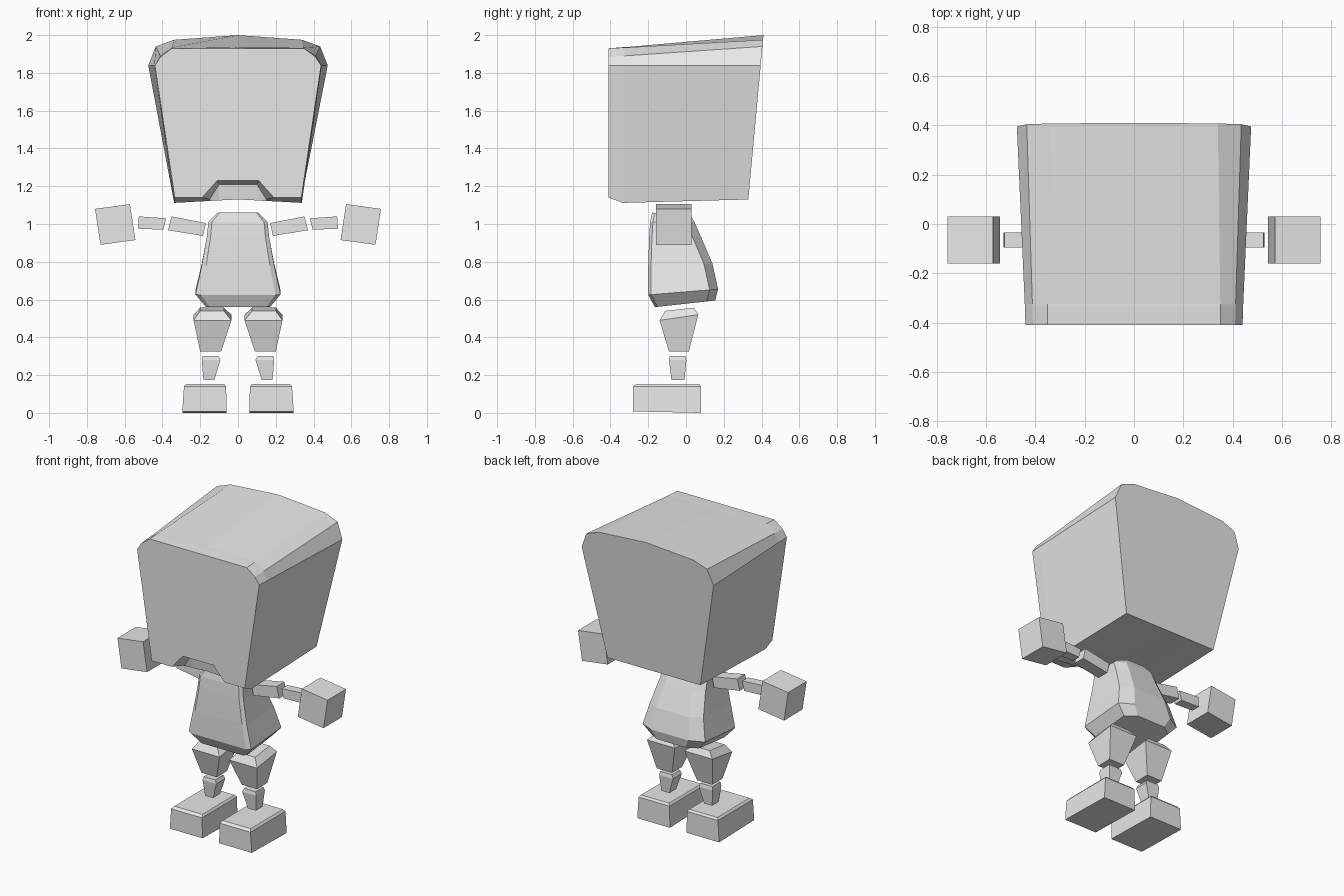
import bpy, bmesh

cube = bpy.data.objects.get("Cube")
if cube:
    bpy.data.objects.remove(cube)

# One plain material for the whole figure
grey = bpy.data.materials.new("light grey")
grey.use_nodes = True
COLOUR = (0.8, 0.8, 0.8, 1)
grey.diffuse_color = COLOUR
grey.node_tree.nodes["Principled BSDF"].inputs["Base Color"].default_value = COLOUR


def loft(name, rings, side=1):
    """Skin equal-length rings of points and cap both ends; side=-1 mirrors in x."""
    bm = bmesh.new()
    loops = [[bm.verts.new((x * side, y, z)) for x, y, z in ring] for ring in rings]
    n = len(loops[0])
    for a, b in zip(loops, loops[1:]):
        for i in range(n):
            j = (i + 1) % n
            bm.faces.new((a[i], a[j], b[j], b[i]))
    bm.faces.new(loops[0])
    bm.faces.new(loops[-1])
    bmesh.ops.recalc_face_normals(bm, faces=bm.faces)
    mesh = bpy.data.meshes.new(name)
    bm.to_mesh(mesh)
    bm.free()
    mesh.materials.append(grey)
    obj = bpy.data.objects.new(name, mesh)
    bpy.context.collection.objects.link(obj)
    return obj


def symmetric(half):
    """Close a half ring that starts and ends on x = 0."""
    return half + [(-x, y, z) for x, y, z in half[-2:0:-1]]


# Head: sections from front to back, with a mouth notch in the lower front edge
front = [(0, 1.93), (.35, 1.93), (.41, 1.885), (.44, 1.84),
         (.335, 1.14), (.19, 1.14), (.11, 1.23), (0, 1.23)]
lip = [(0, 1.936), (.35, 1.934), (.412, 1.89), (.443, 1.84), (.338, 1.112)]
notch_end = [(.15, 1.13), (.10, 1.21), (0, 1.21)]
underside = [(.15, 1.122), (.10, 1.125), (0, 1.13)]
back = [(0, 2.0), (.34, 1.975), (.435, 1.94), (.475, 1.84),
        (.335, 1.13), (.15, 1.13), (.10, 1.13), (0, 1.13)]
head = [symmetric([(x, y, z) for x, z in pts])
        for y, pts in ((-.41, front), (-.335, lip + notch_end), (-.325, lip + underside))]
head.append(symmetric([(x, .33 + (z - 1.13) * .092, z) for x, z in back]))
loft("head", head)


# Torso: stacked sections with bevelled front edges and a faceted back
def torso_ring(zf, zb, w, yf, yb):
    pts = [(0, yf), (.88 * w, yf), (w, yf + .015), (w, yb - .045), (.6 * w, yb), (0, yb)]
    return symmetric([(x, y, zf + (zb - zf) * (y - yf) / (yb - yf)) for x, y in pts])


loft("torso", [torso_ring(*r) for r in (
    (.56, .595, .17, -.165, .155),
    (.625, .655, .225, -.20, .17),
    (.78, .79, .192, -.20, .14),
    (.93, .93, .165, -.195, .08),
    (1.01, 1.01, .157, -.19, .045),
    (1.06, 1.05, .11, -.18, .02))])


# Limbs: arms are xz outlines given depth, legs are stacked rectangles
def slab(name, outline, y0, y1, side):
    loft(name, [[(x, y, z) for x, z in outline] for y in (y0, y1)], side)


def stack(name, levels, side):
    loft(name, [[(x0, y0, zf), (x1, y0, zf), (x1, y1, zb), (x0, y1, zb)]
                for x0, x1, y0, y1, zf, zb in levels], side)


for label, s in (("left", 1), ("right", -1)):
    slab(label + "_upper_arm", [(.17, 1.005), (.352, 1.04), (.37, .967), (.185, .937)],
         -.105, -.025, s)
    slab(label + "_forearm", [(.38, 1.03), (.525, 1.04), (.53, .975), (.395, .97)],
         -.095, -.035, s)
    slab(label + "_hand", [(.572, 1.105), (.757, 1.08), (.728, .89), (.543, .915)],
         -.16, .03, s)
    stack(label + "_thigh", [(.09, .20, -.09, .015, .325, .325),
                             (.035, .235, -.14, .065, .49, .52),
                             (.075, .20, -.11, .042, .54, .557)], s)
    stack(label + "_shin", [(.125, .183, -.077, -.008, .175, .175),
                            (.093, .192, -.09, .002, .28, .28),
                            (.103, .187, -.085, -.003, .302, .302)], s)
    stack(label + "_foot", [(.06, .295, -.28, .08, .008, 0),
                            (.063, .286, -.28, .08, .14, .14),
                            (.073, .275, -.262, .07, .153, .153)], s)
